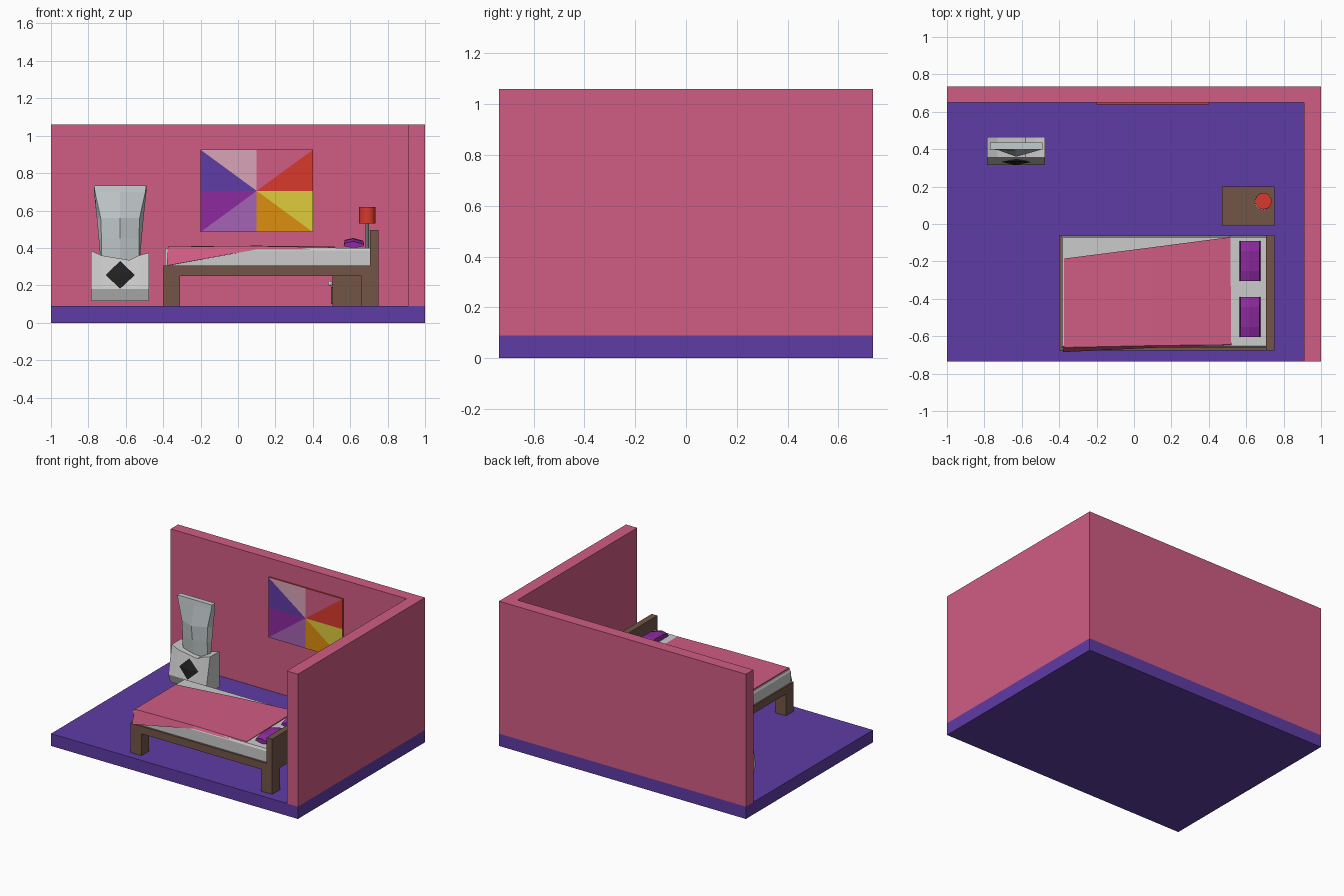
import bpy
import math

if "Cube" in bpy.data.objects:
    bpy.data.objects.remove(bpy.data.objects["Cube"])


def material(hexcode):
    name = "colour_" + hexcode
    m = bpy.data.materials.get(name) or bpy.data.materials.new(name)
    rgb = [int(hexcode[i:i + 2], 16) / 255 for i in (0, 2, 4)]
    m.diffuse_color = [((c + 0.055) / 1.055) ** 2.4 for c in rgb] + [1]
    m.use_nodes = True
    m.node_tree.nodes["Principled BSDF"].inputs["Base Color"].default_value = m.diffuse_color
    return m


PINK, PURPLE, WOOD = "D05C83", "5F3CA5", "735547"
VIOLET, RED, BLACK = "8E2AA0", "D83A2C", "222222"


def mesh(name, verts, faces, colour=None):
    me = bpy.data.meshes.new(name)
    me.from_pydata(verts, [], faces)
    ob = bpy.data.objects.new(name, me)
    bpy.context.collection.objects.link(ob)
    if colour:
        me.materials.append(material(colour))
    # make normals consistent
    import bmesh
    bm = bmesh.new()
    bm.from_mesh(me)
    bmesh.ops.recalc_face_normals(bm, faces=bm.faces)
    bm.to_mesh(me)
    bm.free()
    return ob


def loft(name, rings, colour=None):
    n = len(rings[0])
    verts = [p for r in rings for p in r]
    faces = [(k * n + i, k * n + (i + 1) % n, (k + 1) * n + (i + 1) % n, (k + 1) * n + i)
             for k in range(len(rings) - 1) for i in range(n)]
    faces += [tuple(range(n)), tuple(range(len(verts) - n, len(verts)))]
    return mesh(name, verts, faces, colour)


def prism(name, outline, z0, z1, colour=None):
    return loft(name, [[(x, y, z) for x, y in outline] for z in (z0, z1)], colour)


def box(name, x0, x1, y0, y1, z0, z1, colour=None):
    return prism(name, [(x0, y0), (x1, y0), (x1, y1), (x0, y1)], z0, z1, colour)


def cylinder(name, x, y, r, z0, z1, n, colour=None):
    pts = [(x + r * math.cos(2 * math.pi * i / n), y + r * math.sin(2 * math.pi * i / n))
           for i in range(n)]
    return prism(name, pts, z0, z1, colour)


# Room shell
box("floor", -1, 1, -0.735, 0.735, 0, 0.09, PURPLE)
prism("walls", [(-1, 0.735), (-1, 0.65), (0.91, 0.65), (0.91, -0.735), (1, -0.735), (1, 0.735)],
      0.09, 1.06, PINK)

# Wall picture: backing panel and eight-triangle fan
box("picture_panel", -0.2, 0.4, 0.639, 0.65, 0.485, 0.925, RED)
cx, cz, w, h = 0.1, 0.705, 0.3, 0.22
rim = [(1, 0), (1, 1), (0, 1), (-1, 1), (-1, 0), (-1, -1), (0, -1), (1, -1)]
fan = mesh("picture_fan",
           [(cx, 0.637, cz)] + [(cx + w * a, 0.637, cz + h * b) for a, b in rim],
           [(0, i + 1, (i + 1) % 8 + 1) for i in range(8)])
for f, c in zip(fan.data.polygons, (RED, PINK, "D8A5B8", PURPLE, VIOLET, "A563B4", "DE8E10", "DDCC3C")):
    fan.data.materials.append(material(c))
    f.material_index = len(fan.data.materials) - 1

# Bed frame
box("bed_frame", -0.4, 0.75, -0.675, -0.06, 0.25, 0.305, WOOD)
for i, x in enumerate((-0.4, 0.66)):
    for j, y in enumerate((-0.675, -0.15)):
        box(f"bed_leg_{i}{j}", x, x + 0.09, y, y + 0.09, 0.09, 0.25, WOOD)
box("headboard", 0.705, 0.75, -0.675, -0.06, 0.305, 0.495, WOOD)

# Mattress, slightly tapered at its top edge
loft("mattress", [[(-0.39 + d, -0.66 + d, z), (0.705, -0.66 + d, z),
                   (0.705, -0.065 - d, z), (-0.39 + d, -0.065 - d, z)]
                  for d, z in ((0, 0.305), (0, 0.385), (0.008, 0.4))])

# Blanket lying askew, draped over the front edge near the foot
loft("blanket", [
    [(-0.375, -0.185, 0.408), (-0.375, -0.66, 0.408), (-0.38, -0.685, 0.305),
     (-0.375, -0.655, 0.305), (-0.375, -0.645, 0.398), (-0.375, -0.185, 0.398)],
    [(0.1, -0.124, 0.412), (0.1, -0.65, 0.41), (0.1, -0.662, 0.392),
     (0.1, -0.656, 0.392), (0.1, -0.645, 0.398), (0.1, -0.124, 0.398)],
    [(0.515, -0.07, 0.408), (0.52, -0.645, 0.403), (0.52, -0.655, 0.39),
     (0.52, -0.65, 0.39), (0.52, -0.64, 0.396), (0.515, -0.07, 0.396)]], PINK)

# Pillows
for k, (y0, y1) in enumerate(((-0.305, -0.09), (-0.605, -0.39))):
    rings = []
    for t, top in ((0, 0.425), (0.25, 0.44), (0.75, 0.443), (1, 0.425)):
        y = y0 + t * (y1 - y0)
        rings.append([(0.565, y, 0.41), (0.57, y, top), (0.615, y, top + 0.01),
                      (0.67, y, top - 0.005), (0.675, y, 0.41), (0.62, y, 0.399)])
    loft(f"pillow_{k}", rings, VIOLET)

# Bedside cabinet facing the left side
box("cabinet_body", 0.505, 0.75, 0.0, 0.19, 0.09, 0.31, WOOD)
box("cabinet_top", 0.47, 0.75, -0.01, 0.2, 0.31, 0.335, WOOD)
box("cabinet_drawer", 0.497, 0.505, 0.015, 0.175, 0.1, 0.19, WOOD)
bpy.ops.mesh.primitive_uv_sphere_add(segments=10, ring_count=6, radius=0.014,
                                     location=(0.493, 0.095, 0.21))
bpy.context.object.name = "cabinet_knob"

# Lamp
cylinder("lamp_base", 0.69, 0.12, 0.046, 0.335, 0.348, 16)
cylinder("lamp_pole", 0.69, 0.12, 0.011, 0.348, 0.54, 10)
cylinder("lamp_shade", 0.692, 0.122, 0.044, 0.53, 0.62, 16, RED)

# Dressing unit: notched base, diamond panel and faceted flared mirror
ux = -0.63
loft("unit_base", [[(ux + dx, 0.465, 0.115), (ux + dx, 0.34, 0.115), (ux + dx, 0.315, 0.18),
                    (ux + dx, 0.355, zt), (ux + dx, 0.465, zt)]
                   for dx, zt in ((-0.155, 0.385), (-0.1, 0.36), (0.05, 0.335),
                                  (0.1, 0.36), (0.155, 0.375))])
mesh("unit_diamond",
     [(ux - 0.078, 0.331, 0.255), (ux, 0.337, 0.33), (ux + 0.078, 0.331, 0.255),
      (ux, 0.315, 0.182), (ux, 0.316, 0.255), (ux, 0.36, 0.255)],
     [(a, (a + 1) % 4, c) for a in range(4) for c in (4, 5)], BLACK)
loft("unit_mirror", [[(ux - wb, 0.435, z), (ux - wf, yf, z), (ux, yc, z),
                      (ux + wf, yf, z), (ux + wb, 0.435, z)]
                     for z, wf, wb, yf, yc in ((0.335, 0.1, 0.105, 0.405, 0.39),
                                               (0.45, 0.1, 0.115, 0.4, 0.372),
                                               (0.56, 0.104, 0.125, 0.398, 0.36),
                                               (0.7, 0.135, 0.14, 0.398, 0.392),
                                               (0.735, 0.14, 0.14, 0.398, 0.398))], "C4CCCE")
